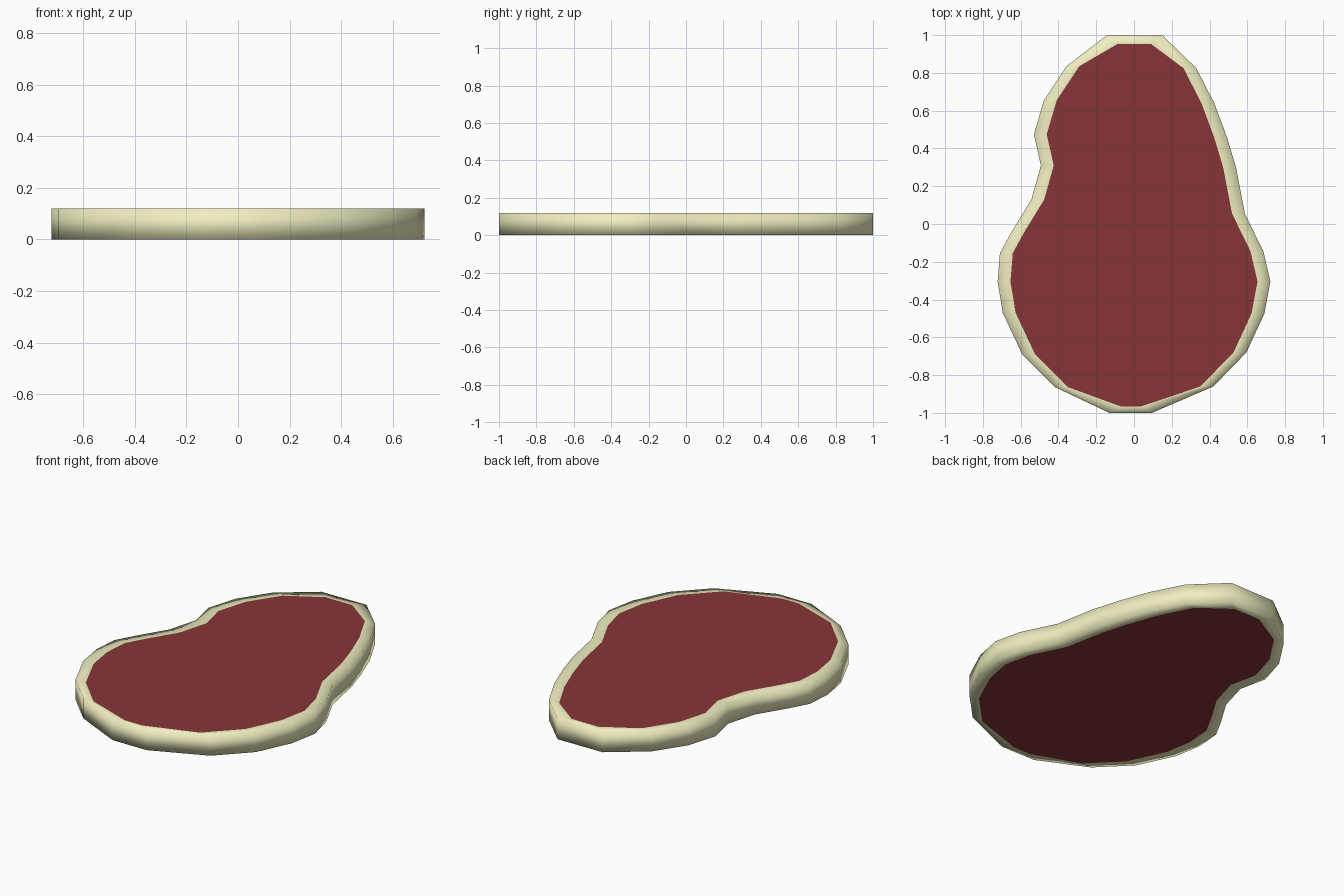
import bpy
from math import copysign

if "Cube" in bpy.data.objects:
    bpy.data.objects.remove(bpy.data.objects["Cube"])

HEIGHT = 0.12
RIM = 0.068

# Outline of the slab, clockwise from the narrow end
outline = [(0.15, 1.0), (0.33, 0.825), (0.425, 0.64), (0.492, 0.46), (0.54, 0.30),
           (0.587, 0.055), (0.685, -0.145), (0.722, -0.305), (0.69, -0.475),
           (0.595, -0.68), (0.42, -0.86), (0.095, -1.0), (-0.13, -1.0),
           (-0.42, -0.863), (-0.592, -0.69), (-0.695, -0.47), (-0.722, -0.305),
           (-0.71, -0.155), (-0.65, -0.045), (-0.543, 0.13), (-0.493, 0.31),
           (-0.53, 0.475), (-0.477, 0.655), (-0.358, 0.835), (-0.147, 0.997)]
outline.reverse()  # counter-clockwise
inner = [(x - copysign(min(RIM, 0.045 + abs(x) * 0.1), x), max(-0.965, min(0.953, y)))
         for x, y in outline]
n = len(outline)


def make_object(name, verts, faces, color, smooth):
    mesh = bpy.data.meshes.new(name)
    mesh.from_pydata(verts, [], faces)
    mesh.polygons.foreach_set("use_smooth", [smooth] * len(faces))
    mat = bpy.data.materials.new(name + "_color")
    mat.diffuse_color = color
    mat.use_nodes = True
    mat.node_tree.nodes["Principled BSDF"].inputs["Base Color"].default_value = mat.diffuse_color
    mesh.materials.append(mat)
    obj = bpy.data.objects.new(name, mesh)
    bpy.context.collection.objects.link(obj)
    return obj


def loop(points, z):
    return [(x, y, z) for x, y in points]


# Fat rim: top band, outer wall and bottom band, smooth shaded
rim_verts = (loop(inner, HEIGHT) + loop(outline, HEIGHT)
             + loop(outline, 0) + loop(inner, 0))
rim_faces = []
for band in range(3):
    a, b = band * n, (band + 1) * n
    for i in range(n):
        j = (i + 1) % n
        rim_faces.append((a + i, b + i, b + j, a + j))
make_object("fat_rim", rim_verts, rim_faces, (0.87, 0.86, 0.53, 1), True)

# Meat: flat faces flush with the rim on both sides
make_object("meat", loop(inner, HEIGHT) + loop(inner, 0),
            [tuple(range(n)), tuple(reversed(range(n, 2 * n)))],
            (0.24, 0.036, 0.038, 1), False)
